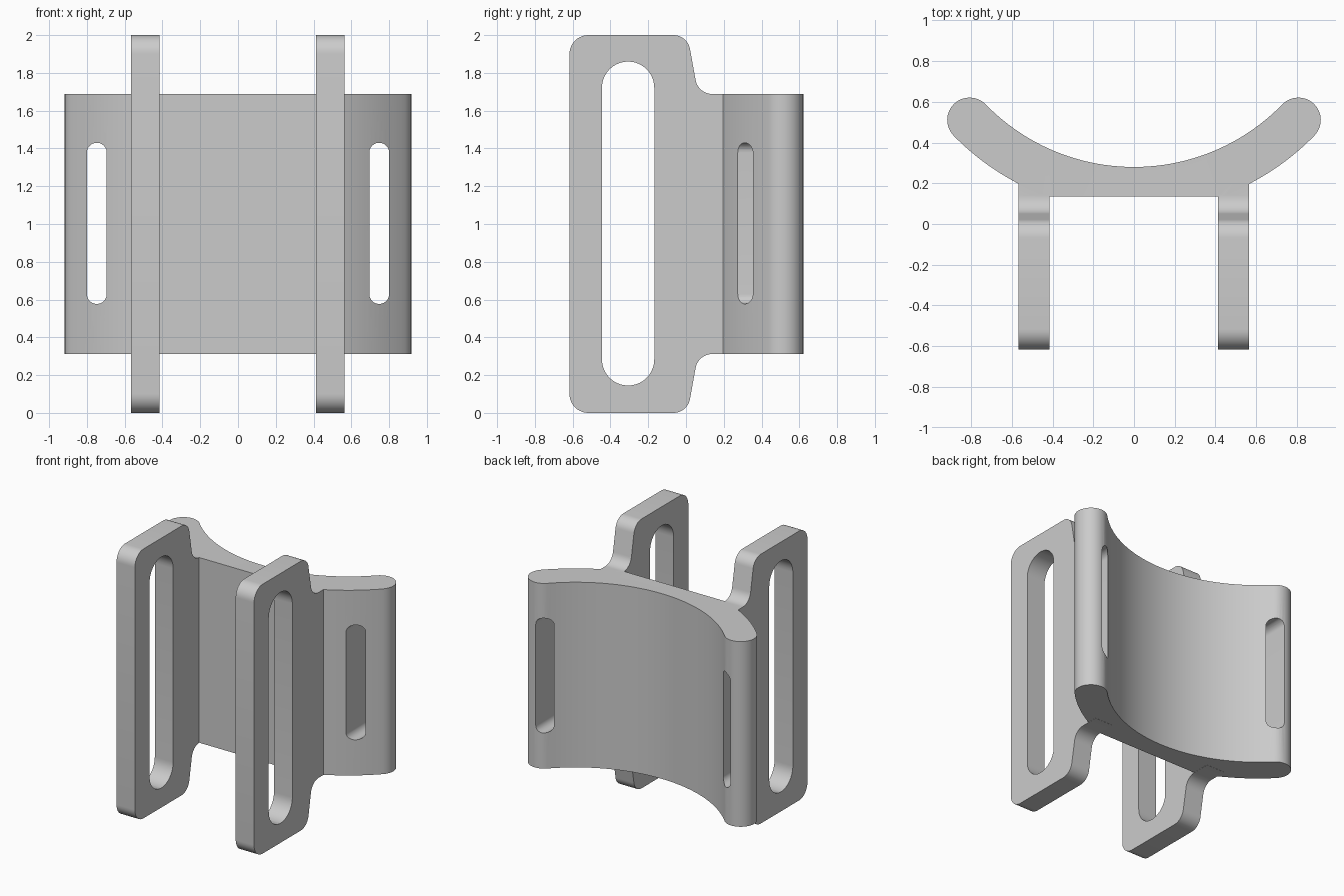
import bpy, bmesh, math
from mathutils import Vector

if "Cube" in bpy.data.objects:
    bpy.data.objects.remove(bpy.data.objects["Cube"])

grey = bpy.data.materials.new("plain grey")
grey.use_nodes = True
colour = (0.6, 0.6, 0.6, 1)
grey.diffuse_color = colour
grey.node_tree.nodes["Principled BSDF"].inputs["Base Color"].default_value = colour


def rounded(corners, steps=10):
    """Outline from (u, v, radius) corners, with true arc fillets."""
    pts = []
    for i, (u, v, r) in enumerate(corners):
        p = Vector((u, v))
        if r == 0:
            pts.append(p)
            continue
        a = (Vector(corners[i - 1][:2]) - p).normalized()
        b = (Vector(corners[(i + 1) % len(corners)][:2]) - p).normalized()
        half = a.angle(b) / 2
        centre = p + (a + b).normalized() * r / math.sin(half)
        s = (p + a * r / math.tan(half) - centre).normalized()
        e = (p + b * r / math.tan(half) - centre).normalized()
        sweep = s.angle(e)
        for k in range(steps + 1):
            f = k / steps
            d = s * math.sin((1 - f) * sweep) + e * math.sin(f * sweep)
            pts.append(centre + d.normalized() * r)
    return pts


def extrude(name, outline, place, direction):
    """Solid from a 2D outline; place maps (u, v) to 3D."""
    bm = bmesh.new()
    face = bm.faces.new([bm.verts.new(place(*p)) for p in outline])
    out = bmesh.ops.extrude_face_region(bm, geom=[face])
    verts = [g for g in out["geom"] if isinstance(g, bmesh.types.BMVert)]
    bmesh.ops.translate(bm, verts=verts, vec=direction)
    bmesh.ops.remove_doubles(bm, verts=bm.verts, dist=1e-5)
    bmesh.ops.recalc_face_normals(bm, faces=bm.faces)
    mesh = bpy.data.meshes.new(name)
    bm.to_mesh(mesh)
    bm.free()
    mesh.materials.append(grey)
    ob = bpy.data.objects.new(name, mesh)
    bpy.context.collection.objects.link(ob)
    return ob


def combine(target, tool, operation):
    mod = target.modifiers.new("join", "BOOLEAN")
    mod.operation, mod.solver, mod.object = operation, "EXACT", tool
    tool.hide_render = True
    bpy.context.view_layer.objects.active = target
    bpy.ops.object.modifier_apply(modifier=mod.name)
    bpy.data.objects.remove(tool)


def slot(u0, u1, v0, v1):
    r = (u1 - u0) / 2 - 1e-4
    return rounded([(u0, v0, r), (u1, v0, r), (u1, v1, r), (u0, v1, r)])


# Curved pad: concentric arcs, round ends, flat front
CY, R_IN, R_OUT, FLAT, SWEEP = 1.296, 1.016, 1.236, 0.135, math.radians(45.8)
r_mid, r_cap, n = (R_IN + R_OUT) / 2, (R_OUT - R_IN) / 2, 64


def arc(radius, t):
    return Vector((radius * math.sin(t), CY - radius * math.cos(t)))


sweep = [SWEEP * (2 * i / n - 1) for i in range(n + 1)]
outline = []
for t in sweep:
    p = arc(R_OUT, t)
    outline.append(Vector((p.x, max(p.y, FLAT))))
for sign, inner in ((1, reversed(sweep)), (-1, [])):
    centre = arc(r_mid, sign * SWEEP)
    for k in range(1, 16):
        a = math.pi * k / 16 + sign * (SWEEP - math.pi / 2)
        outline.append(centre + r_cap * Vector((math.cos(a), math.sin(a))))
    outline += [arc(R_IN, t) for t in inner]
body = extrude("strap_bracket", outline, lambda u, v: (u, v, 0.313), (0, 0, 1.375))

# Strap slots through the pad ends
for x0 in (-0.80, 0.695):
    cutter = extrude("pad_slot_cutter", slot(x0, x0 + 0.105, 0.577, 1.43),
                     lambda u, v: (u, 0, v), (0, 1, 0))
    combine(body, cutter, "DIFFERENCE")

# Two slotted side plates standing forward of the pad
top = [(-0.617, 2, 0.1), (0.008, 2, 0.09), (0.064, 1.688, 0.09), (0.27, 1.688, 0)]
profile = rounded(top + [(u, 2 - v, r) for u, v, r in reversed(top)])
for x0 in (-0.566, 0.413):
    plate = extrude("side_plate", profile, lambda u, v: (x0, u, v), (0.151, 0, 0))
    cutter = extrude("plate_slot_cutter", slot(-0.445, -0.168, 0.145, 1.86),
                     lambda u, v: (x0 - 0.1, u, v), (0.4, 0, 0))
    combine(plate, cutter, "DIFFERENCE")
    combine(body, plate, "UNION")

bpy.ops.object.select_all(action="DESELECT")
body.select_set(True)
bpy.context.view_layer.objects.active = body
bpy.ops.object.shade_smooth_by_angle(angle=math.radians(30))
